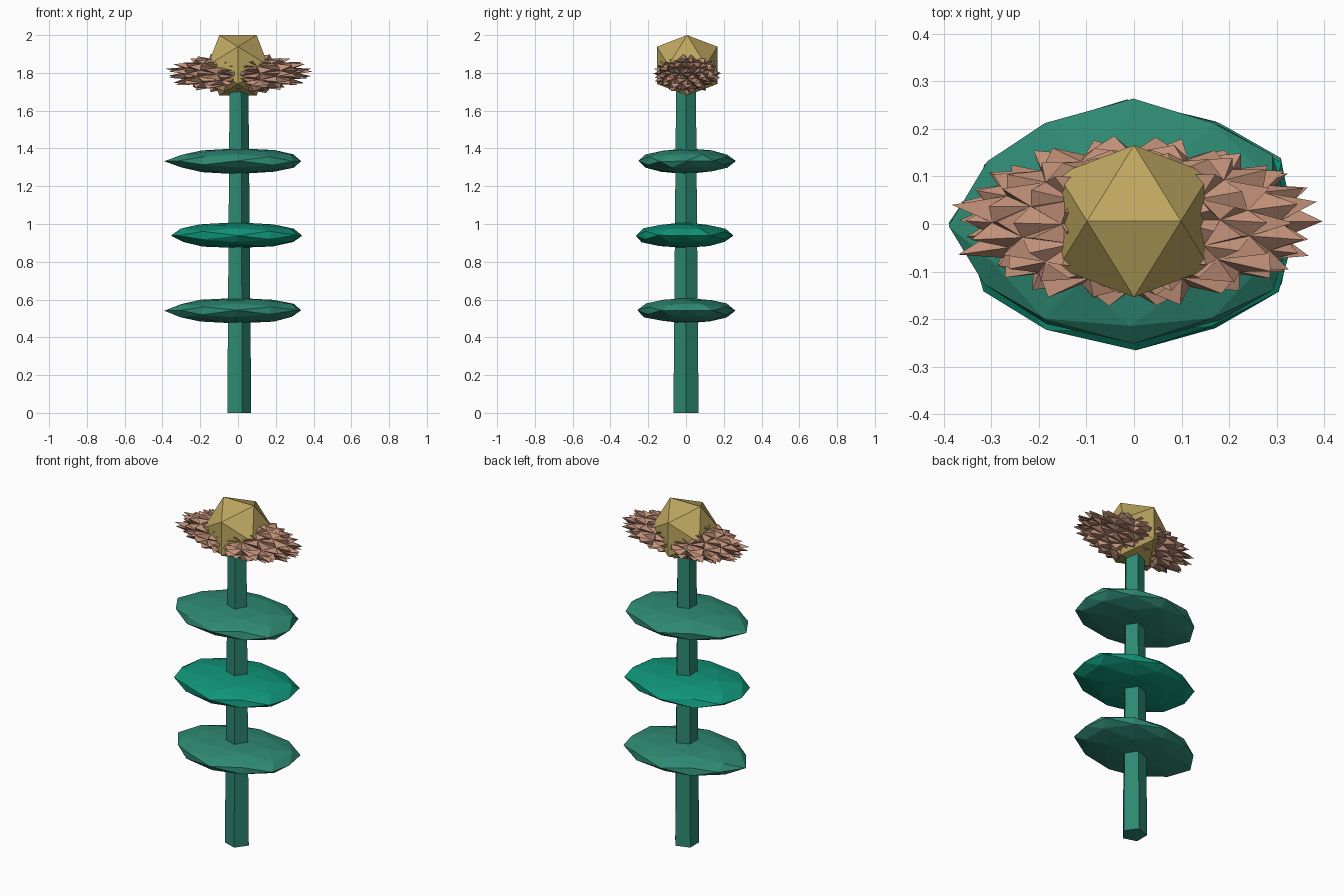
import bpy, bmesh, math, random
from mathutils import Vector

if "Cube" in bpy.data.objects:
    bpy.data.objects.remove(bpy.data.objects["Cube"])

random.seed(4)
PHI = (1 + 5 ** 0.5) / 2


def material(name, rgb):
    m = bpy.data.materials.new(name)
    m.diffuse_color = (*rgb, 1)
    m.use_nodes = True
    m.node_tree.nodes["Principled BSDF"].inputs["Base Color"].default_value = m.diffuse_color
    return m


def finish(bm, name, mat):
    bmesh.ops.recalc_face_normals(bm, faces=bm.faces[:])
    me = bpy.data.meshes.new(name)
    bm.to_mesh(me)
    bm.free()
    ob = bpy.data.objects.new(name, me)
    bpy.context.collection.objects.link(ob)
    me.materials.append(mat)
    return ob


def unit_ico(cuts):
    """Unit icosahedron with an edge along x on top, each edge cut evenly."""
    bm = bmesh.new()
    for a in (-1, 1):
        for b in (-PHI, PHI):
            for co in ((a, 0, b), (0, b, a), (b, a, 0)):
                bm.verts.new(co)
    bmesh.ops.convex_hull(bm, input=bm.verts[:])
    if cuts:
        bmesh.ops.subdivide_edges(bm, edges=bm.edges[:], cuts=cuts, use_grid_fill=True)
        bmesh.ops.triangulate(bm, faces=bm.faces[:])
    for v in bm.verts:
        v.co.normalize()
    return bm


def jitter(bm, amount):
    for v in bm.verts:
        v.co += Vector([random.uniform(-amount, amount) for _ in range(3)])


def place(bm, scale, centre):
    for v in bm.verts:
        v.co = Vector([c * s + o for c, s, o in zip(v.co, scale, centre)])


leaf_green = material("leaf_green", (0.027, 0.25, 0.17))
bright_green = material("bright_green", (0.005, 0.30, 0.19))
petal_brown = material("petal_brown", (0.53, 0.28, 0.19))
gold = material("gold", (0.52, 0.39, 0.12))

# Five-sided tapered stem
bm = bmesh.new()
bmesh.ops.create_cone(bm, cap_ends=True, segments=5, radius1=0.07, radius2=0.055, depth=1.75)
turn = math.pi / 2
for v in bm.verts:
    r = math.hypot(v.co.x, v.co.y)
    a = round((math.atan2(v.co.y, v.co.x) - turn) / (math.tau / 5)) * math.tau / 5
    v.co = (r * math.cos(a), r * math.sin(a), v.co.z + 0.875)
finish(bm, "stem", leaf_green)

# Flat leaf discs: name, height, y offset, left tip, right tip, material
for name, z, y, left, right, mat in (
        ("lower_leaves", 0.542, 0.003, -0.39, 0.335, leaf_green),
        ("middle_leaves", 0.94, -0.012, -0.355, 0.34, bright_green),
        ("upper_leaves", 1.333, 0.003, -0.39, 0.335, leaf_green)):
    bm = unit_ico(1)
    jitter(bm, 0.03)
    place(bm, (0.36, 0.257, 0.068), (-0.005, y, z))
    for v in bm.verts:
        if v.co.x < -0.335:
            v.co.x = left
        elif v.co.x > 0.33:
            v.co.x = right
    finish(bm, name, mat)

# Spiky oval ring of petals: every face raised to a point
bm = unit_ico(2)
jitter(bm, 0.04)
for v in bm.verts:
    v.co *= 0.86
poked = bmesh.ops.poke(bm, faces=bm.faces[:])
for v in poked["verts"]:
    v.co = v.co.normalized() * random.uniform(0.97, 1.1)
place(bm, (0.37, 0.168, 0.102), (0.005, 0.005, 1.797))
finish(bm, "petals", petal_brown)

# Flower centre
bm = unit_ico(0)
place(bm, (0.188, 0.188, 0.188), (0, 0.006, 1.84))
finish(bm, "flower_centre", gold)
